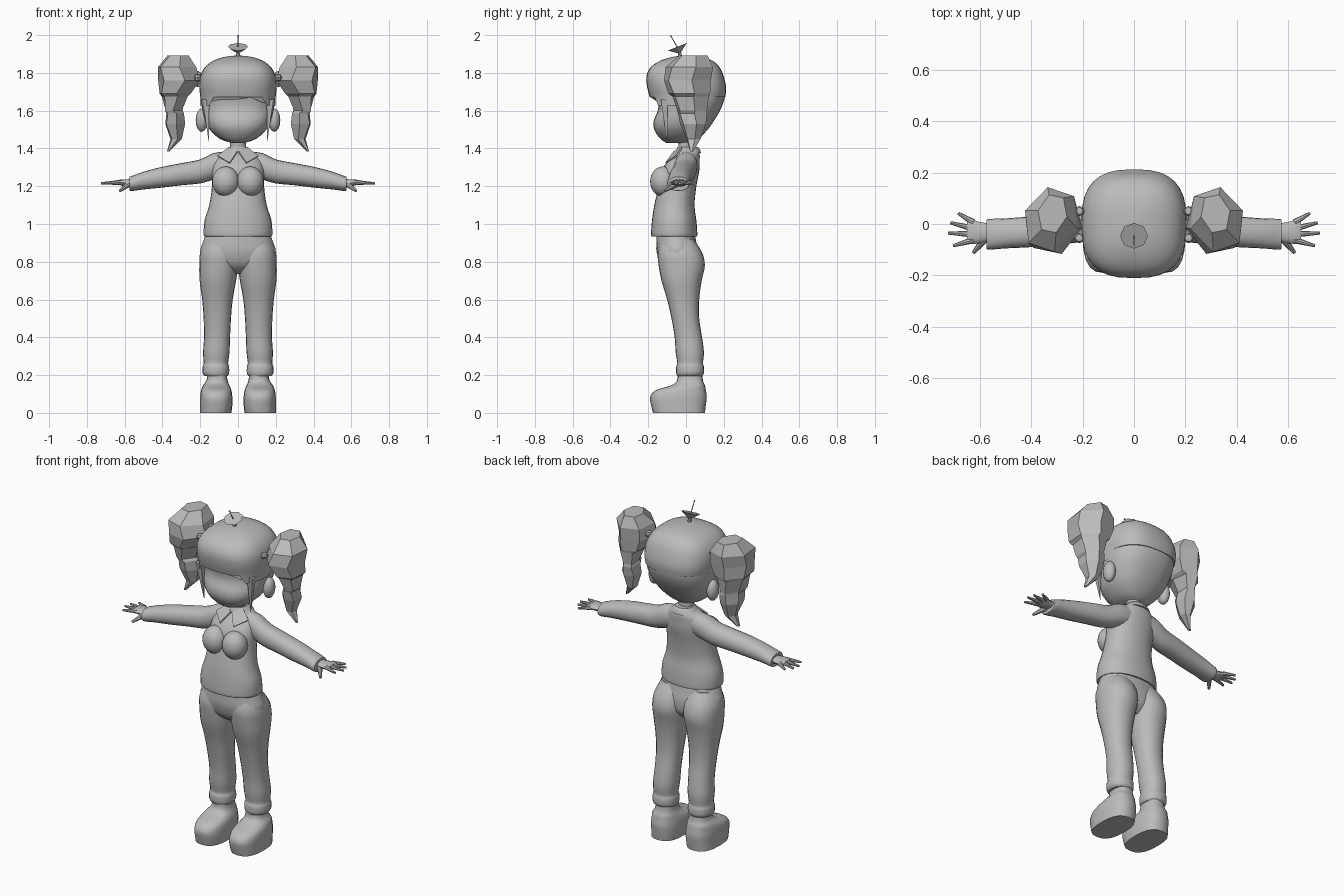
import bpy
import bmesh
import math
from mathutils import Matrix, Vector

cube = bpy.data.objects.get("Cube")
if cube:
    bpy.data.objects.remove(cube)

clay = bpy.data.materials.new("plain_grey")
clay.use_nodes = True
grey = (0.5, 0.5, 0.5, 1)
clay.diffuse_color = grey
clay.node_tree.nodes["Principled BSDF"].inputs["Base Color"].default_value = grey


def finish(name, bm, mirror=False, smooth=True, angle=40):
    """Turn a bmesh into a shaded object, optionally mirrored across x."""
    bmesh.ops.recalc_face_normals(bm, faces=bm.faces)
    mesh = bpy.data.meshes.new(name)
    bm.to_mesh(mesh)
    bm.free()
    mesh.materials.append(clay)
    for face in mesh.polygons:
        face.use_smooth = smooth
    if smooth:
        mesh.set_sharp_from_angle(angle=math.radians(angle))
    obj = bpy.data.objects.new(name, mesh)
    bpy.context.collection.objects.link(obj)
    if mirror:
        obj.modifiers.new("mirror", 'MIRROR').use_mirror_merge = False
    return obj


def refine(rows, steps):
    """Catmull-Rom interpolation between the given cross-sections."""
    out = []
    for i in range(len(rows) - 1):
        a, b, c, d = (rows[max(0, min(len(rows) - 1, i + k))] for k in (-1, 0, 1, 2))
        for s in range(steps):
            t = s / steps
            out.append([q + t / 2 * (r - p + t * (2 * p - 5 * q + 4 * r - w
                        + t * (3 * (q - r) + w - p)))
                        for p, q, r, w in zip(a, b, c, d)])
    return out + [rows[-1]]


def loft(name, rows, axis='Z', sides=20, steps=3, power=2.2, mirror=False,
         smooth=True, shape=None):
    """Skin cross-sections: position, then low and high bounds on both axes.
    Short rows give one half-width instead of the first pair."""
    rows = [r if len(r) == 5 else (r[0], -r[1], *r[1:]) for r in rows]
    bm = bmesh.new()
    rings = []
    for p, a, b, c, d in refine(rows, steps):
        ring = []
        for k in range(sides):
            t = math.tau * k / sides
            u, v = (math.copysign(abs(f) ** (2 / power), f) for f in (math.cos(t), math.sin(t)))
            u = (a + b) / 2 + u * (b - a) / 2
            v = (c + d) / 2 + v * (d - c) / 2
            co = Vector((u, v, p) if axis == 'Z' else (p, u, v))
            ring.append(bm.verts.new(co))
        rings.append(ring)
    if shape:
        shape(rings)
    for low, high in zip(rings, rings[1:]):
        for k in range(sides):
            n = (k + 1) % sides
            bm.faces.new((low[k], low[n], high[n], high[k]))
    bm.faces.new(rings[0])
    bm.faces.new(rings[-1])
    return finish(name, bm, mirror, smooth)


def taper(name, start, end, r1, r2, sides=8, mirror=False, smooth=True):
    """Tapered rod between two points."""
    start, end = Vector(start), Vector(end)
    way = end - start
    turn = way.to_track_quat('Z', 'Y').to_matrix().to_4x4()
    bm = bmesh.new()
    bmesh.ops.create_cone(bm, cap_ends=True, segments=sides, radius1=r1, radius2=r2,
                          depth=way.length,
                          matrix=Matrix.Translation((start + end) / 2) @ turn)
    return finish(name, bm, mirror, smooth)


def ball(name, centre, radii, mirror=False, detail=16):
    bm = bmesh.new()
    bmesh.ops.create_uvsphere(bm, u_segments=detail, v_segments=detail // 2, radius=1,
                              matrix=Matrix.Translation(centre) @ Matrix.Diagonal((*radii, 1)))
    return finish(name, bm, mirror)


# Shoes
loft("shoes", [(0, .035, .2, -.175, .1), (.04, .03, .2, -.185, .105),
               (.085, .03, .2, -.19, .11), (.12, .035, .195, -.16, .105),
               (.145, .045, .185, -.08, .1), (.17, .055, .168, -.048, .09),
               (.21, .06, .16, -.045, .085)], power=2.6, mirror=True)

# Trousers: two legs joined by a pelvis
loft("trouser_legs", [(.195, .055, .175, -.045, .085), (.21, .047, .187, -.052, .095),
                      (.245, .047, .187, -.052, .095), (.265, .052, .182, -.046, .09),
                      (.32, .045, .185, -.055, .095), (.4, .042, .18, -.06, .085),
                      (.5, .037, .182, -.077, .07), (.6, .028, .19, -.1, .07),
                      (.7, .01, .203, -.13, .083), (.78, 0, .205, -.145, .1),
                      (.85, 0, .2, -.15, .085), (.92, .01, .17, -.13, .04)], mirror=True)
loft("trouser_pelvis", [(.735, .06, -.07, .02), (.78, .17, -.13, .06), (.85, .2, -.155, .065),
                        (.9, .187, -.157, .055), (.96, .165, -.155, .045)])

# Jumper body, chest and sleeves
loft("jumper_body", [(.935, .178, -.182, .058), (.95, .182, -.185, .06), (1.02, .177, -.18, .055),
                     (1.1, .152, -.168, .045), (1.2, .138, -.145, .055),
                     (1.28, .14, -.13, .07), (1.33, .13, -.1, .072),
                     (1.37, .1, -.065, .072), (1.4, .05, -.045, .06)], sides=28)
ball("jumper_chest", (.065, -.122, 1.225), (.072, .068, .08), mirror=True, detail=24)
loft("sleeves", [(.05, -.05, .06, 1.26, 1.385), (.13, -.06, .06, 1.235, 1.375),
                 (.2, -.07, .052, 1.215, 1.342), (.3, -.08, .042, 1.205, 1.322),
                 (.4, -.09, .03, 1.193, 1.303), (.5, -.095, .022, 1.183, 1.277),
                 (.56, -.1, .02, 1.175, 1.255), (.575, -.097, .017, 1.177, 1.25)],
     axis='X', mirror=True)

# Hands
loft("palms", [(.55, -.065, 0, 1.198, 1.238), (.6, -.075, .008, 1.2, 1.236),
               (.63, -.077, .015, 1.207, 1.234), (.65, -.07, .01, 1.21, 1.23)],
     axis='X', sides=12, mirror=True)
for label, base, tip in (("little", .006, (.685, .042)), ("ring", -.018, (.715, .005)),
                         ("middle", -.04, (.725, -.035)), ("index", -.062, (.705, -.085))):
    taper(label + "_fingers", (.625, base, 1.22), (*tip, 1.215), .013, .006, mirror=True)
taper("thumbs", (.58, -.055, 1.21), (.625, -.112, 1.175), .017, .007, mirror=True)

# Neck and collar
loft("neck", [(1.36, .05, -.04, .045), (1.41, .042, -.04, .035), (1.47, .045, -.045, .04)])
loft("collar_band", [(1.375, .085, -.06, .08), (1.395, .065, -.05, .073),
                     (1.408, .052, -.045, .062)])
bm = bmesh.new()
flap = [(.004, -.066, 1.385), (.045, -.11, 1.325), (.108, -.055, 1.362), (.05, -.025, 1.407)]
bm.faces.new([bm.verts.new(p) for p in flap])
collar = finish("collar_flaps", bm, mirror=True, smooth=False)
collar.modifiers.new("thickness", 'SOLIDIFY').thickness = .008

# Head and ears
loft("head", [(1.43, .035, -.105, .03), (1.45, .095, -.135, .065), (1.5, .15, -.168, .115),
              (1.55, .175, -.17, .15), (1.61, .19, -.147, .185), (1.68, .196, -.155, .206),
              (1.76, .185, -.18, .19), (1.83, .13, -.13, .13)], sides=28, power=2.4)
ball("ears", (.192, .02, 1.55), (.032, .04, .062), mirror=True)


def dip_fringe(rings):
    """Lower the fringe rim at the temples."""
    for v in rings[0]:
        if abs(v.co.x) > .14 and v.co.y < .06:
            v.co.z -= .045


# Hair cap with a fringe, and long side locks
loft("hair_cap", [(1.672, .198, -.192, .208), (1.72, .205, -.205, .213), (1.78, .2, -.21, .2),
                  (1.83, .175, -.187, .178), (1.865, .13, -.135, .14),
                  (1.885, .07, -.07, .085), (1.892, .01, -.005, .015)],
     sides=32, power=2.7, shape=dip_fringe)
taper("side_locks", (.17, -.115, 1.66), (.155, -.1, 1.44), .026, .001, sides=4,
      mirror=True, smooth=False)


def twist(rings):
    """Swing the pigtail sections into a diagonal, stepped curl."""
    for i, ring in enumerate(rings):
        mid = sum((v.co for v in ring), Vector()) / len(ring)
        turn = Matrix.Rotation(math.radians(12 + 7 * (i % 2)), 3, 'Z')
        for v in ring:
            v.co = mid + turn @ (v.co - mid)


# Faceted pigtails and their bobbles
loft("pigtails", [(1.892, .26, .375, -.04, .12), (1.83, .215, .43, -.115, .15),
                  (1.76, .2, .425, -.125, .14), (1.69, .245, .42, -.1, .135),
                  (1.675, .265, .405, -.08, .13), (1.6, .295, .385, -.055, .12),
                  (1.585, .285, .38, -.05, .12), (1.53, .277, .388, -.035, .11),
                  (1.45, .297, .358, 0, .08), (1.385, .362, .376, .02, .04)],
     sides=6, steps=1, power=2, mirror=True, smooth=False, shape=twist)
for label, y, z in (("front", -.055, 1.775), ("back", .05, 1.79), ("lower", 0, 1.745)):
    ball(label + "_bobbles", (.213, y, z), (.02, .02, .02), mirror=True, detail=8)

# Tilted dish with an aerial on top of the head
taper("dish_stem", (0, -.03, 1.875), (0, -.036, 1.915), .012, .008)
taper("dish", (0, -.034, 1.908), (0, -.046, 1.938), .01, .054, sides=8, smooth=False)
taper("aerial", (0, -.046, 1.935), (0, -.08, 1.995), .003, .002, sides=6)
ball("aerial_tip", (0, -.08, 1.995), (.005, .005, .005), detail=8)
